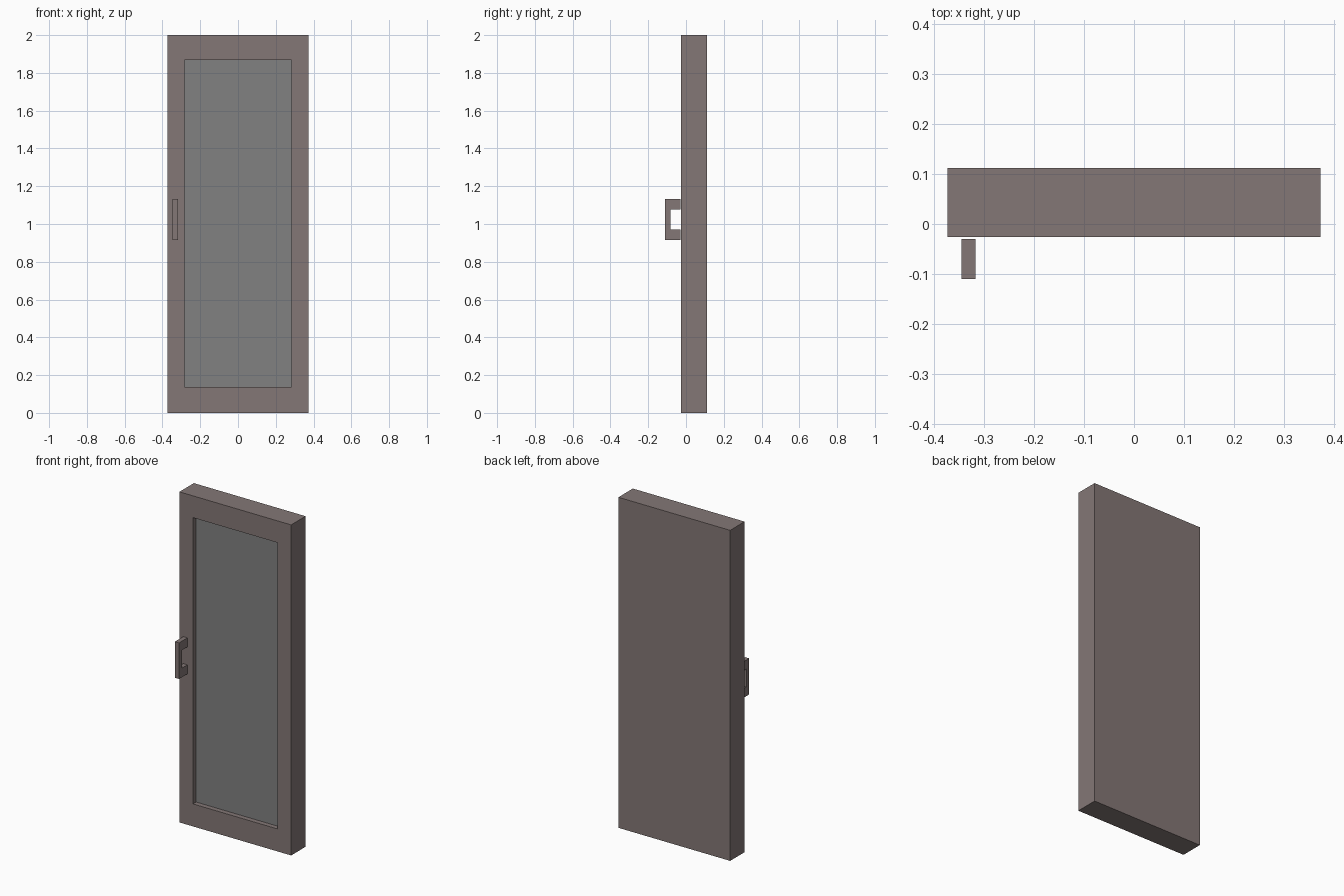
import bpy, bmesh

if "Cube" in bpy.data.objects:
    bpy.data.objects.remove(bpy.data.objects["Cube"])

W, H = 0.374, 2.0              # half width, height
Y0, Y1 = -0.026, 0.112         # front and back of the door
OX, OZ0, OZ1 = 0.283, 0.136, 1.868   # opening
DEPTH = 0.03                   # recess depth


def material(name, rgb):
    m = bpy.data.materials.new(name)
    m.diffuse_color = (*rgb, 1)
    m.use_nodes = True
    m.node_tree.nodes["Principled BSDF"].inputs["Base Color"].default_value = m.diffuse_color
    return m


def finish(bm, name, mat, fix=True):
    if fix:
        bmesh.ops.recalc_face_normals(bm, faces=bm.faces)
    me = bpy.data.meshes.new(name)
    bm.to_mesh(me)
    bm.free()
    me.materials.append(mat)
    ob = bpy.data.objects.new(name, me)
    bpy.context.collection.objects.link(ob)
    return ob


brown = material("brown", (0.23, 0.185, 0.18))
grey = material("grey", (0.22, 0.22, 0.22))

# Door frame: box with a recessed front opening
bm = bmesh.new()
bmesh.ops.create_cube(bm, size=1)
for v in bm.verts:
    v.co = (2 * W * v.co.x, Y0 if v.co.y < 0 else Y1, H * (v.co.z + 0.5))
bm.normal_update()
front = min(bm.faces, key=lambda f: f.calc_center_median().y)
bmesh.ops.inset_region(bm, faces=[front], thickness=0.05)
for v in front.verts:
    v.co = (OX if v.co.x > 0 else -OX, Y0, OZ1 if v.co.z > 1 else OZ0)
bmesh.ops.recalc_face_normals(bm, faces=bm.faces)
floor = bmesh.ops.extrude_discrete_faces(bm, faces=[front])["faces"][0]
for v in floor.verts:
    v.co.y += DEPTH
bmesh.ops.delete(bm, geom=[floor], context='FACES_ONLY')
finish(bm, "door_frame", brown)

# Panel closing the recess
bm = bmesh.new()
bm.faces.new([bm.verts.new((x, Y0 + DEPTH, z)) for x, z in
              ((-OX, OZ0), (OX, OZ0), (OX, OZ1), (-OX, OZ1))])
finish(bm, "door_panel", grey, fix=False)

# C-shaped pull handle, extruded from its side profile (y, z)
profile = [(-0.03, 0.915), (-0.03, 0.97), (-0.083, 0.97), (-0.083, 1.078),
           (-0.03, 1.078), (-0.03, 1.133), (-0.11, 1.133), (-0.11, 0.915)]
bm = bmesh.new()
face = bm.faces.new([bm.verts.new((-0.346, y, z)) for y, z in profile])
ext = bmesh.ops.extrude_face_region(bm, geom=[face])["geom"]
moved = [g for g in ext if isinstance(g, bmesh.types.BMVert)]
bmesh.ops.translate(bm, verts=moved, vec=(0.028, 0, 0))
if not face.is_valid or len(bm.faces) < len(profile) + 2:
    bm.faces.new([v for v in bm.verts if v not in moved])
finish(bm, "pull_handle", brown)
